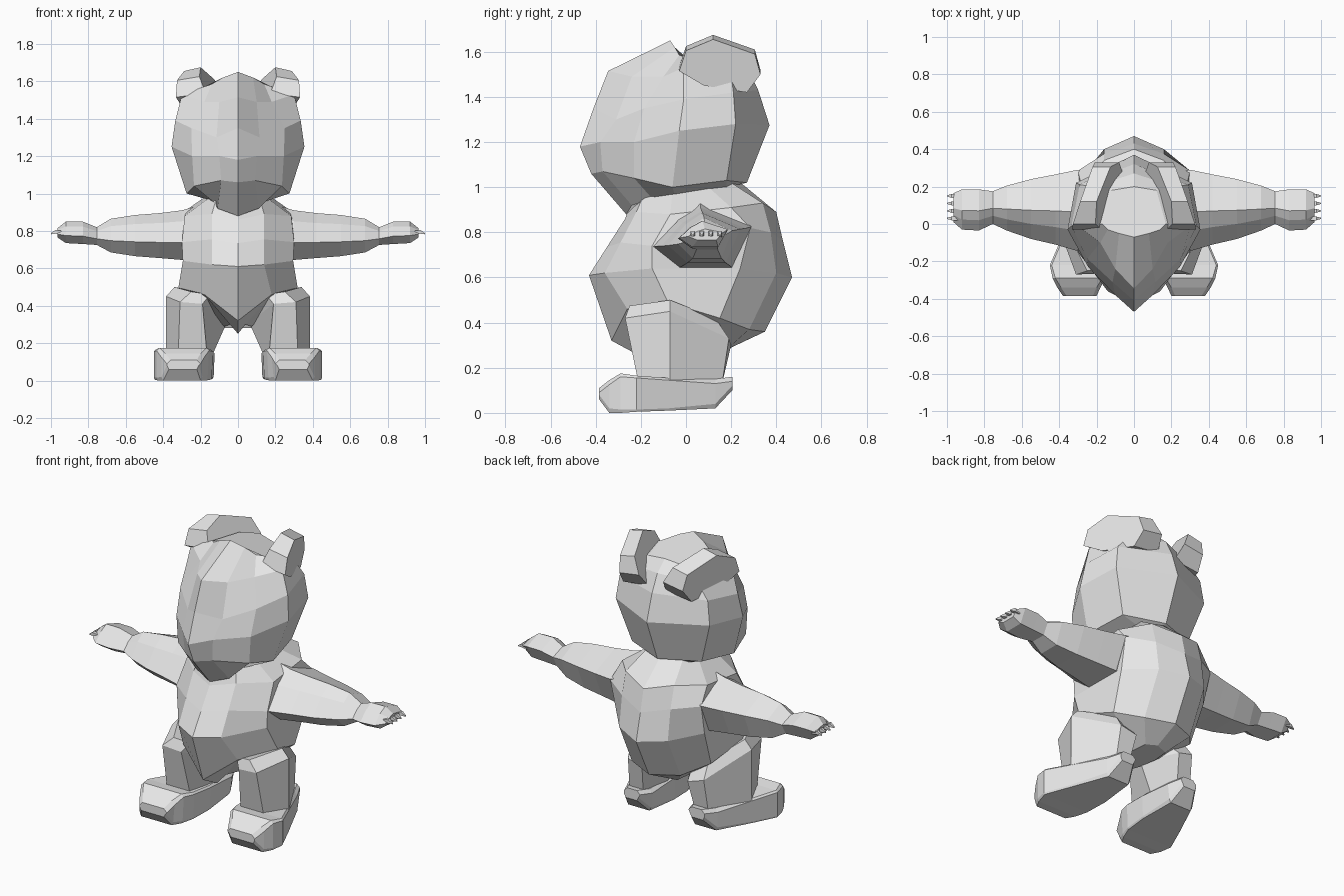
import bpy, bmesh

GREY = bpy.data.materials.new("light_grey")
GREY.diffuse_color = (0.8, 0.8, 0.8, 1)


def loft(name, rings, mirror=False):
    """Skin a list of equal-length point rings, cap both ends, keep flat faces."""
    bm = bmesh.new()
    loops = [[bm.verts.new(p) for p in ring] for ring in rings]
    n = len(loops[0])
    for a, b in zip(loops, loops[1:]):
        for i in range(n):
            j = (i + 1) % n
            bm.faces.new((a[i], a[j], b[j], b[i]))
    bm.faces.new(loops[0][::-1])
    bm.faces.new(loops[-1])
    bmesh.ops.remove_doubles(bm, verts=bm.verts, dist=0.0005)
    bmesh.ops.recalc_face_normals(bm, faces=bm.faces)
    me = bpy.data.meshes.new(name)
    bm.to_mesh(me)
    bm.free()
    me.materials.append(GREY)
    ob = bpy.data.objects.new(name, me)
    bpy.context.collection.objects.link(ob)
    if mirror:
        mod = ob.modifiers.new("mirror", 'MIRROR')
        mod.use_mirror_merge = False
    return ob


def whole(half):
    """Close a front-to-back half ring with its mirror image."""
    return half + [(-x, y, z) for x, y, z in half[-2:0:-1]]


# Torso, neck down to crotch
torso = [
    [(0, -.24, .95), (.12, -.19, .96), (.15, -.06, .98), (.15, .1, 1.0), (.12, .2, 1.02), (0, .23, 1.03)],
    [(0, -.27, .86), (.14, -.22, .89), (.285, -.07, .88), (.28, .2, .91), (.16, .34, .93), (0, .40, .89)],
    [(0, -.35, .735), (.14, -.29, .755), (.30, -.15, .74), (.30, .285, .82), (.16, .375, .80), (0, .43, .76)],
    [(0, -.43, .61), (.14, -.36, .62), (.295, -.15, .64), (.29, .24, .64), (.16, .40, .62), (0, .47, .60)],
    [(0, -.33, .32), (.18, -.26, .46), (.32, -.08, .49), (.27, .15, .42), (.16, .28, .37), (0, .35, .36)],
    [(0, -.2, .25), (.04, -.17, .30), (.07, -.05, .29), (.08, .08, .28), (.07, .18, .28), (0, .2, .29)],
]
loft("torso", [whole(r) for r in torso])

# Head with tapered muzzle, chin up to crown
head = [
    [(0, -.265, .88), (.11, -.24, .92), (.125, -.15, .95), (.15, -.05, .965), (.13, .18, 1.0), (0, .25, 1.02)],
    [(0, -.42, 1.06), (.09, -.37, 1.07), (.235, -.23, 1.04), (.275, -.06, 1.0), (.23, .18, 1.03), (0, .27, 1.02)],
    [(0, -.47, 1.18), (.10, -.38, 1.20), (.245, -.23, 1.20), (.355, -.03, 1.25), (.31, .22, 1.28), (0, .37, 1.275)],
    [(0, -.41, 1.35), (.115, -.31, 1.30), (.25, -.185, 1.35), (.335, -.01, 1.39), (.29, .21, 1.42), (0, .32, 1.43)],
    [(0, -.345, 1.515), (.10, -.24, 1.49), (.18, -.10, 1.49), (.30, -.01, 1.53), (.22, .2, 1.5), (0, .27, 1.53)],
    [(0, -.07, 1.65), (.08, -.05, 1.62), (.14, -.03, 1.585), (.17, 0, 1.575), (.12, .18, 1.57), (0, .2, 1.59)],
]
loft("head", [whole(r) for r in head])

# Ears: side outline swept from an outward-leaning inner face to the outer face
outline = [(-.03, 1.535), (0, 1.625), (.12, 1.675), (.305, 1.61), (.33, 1.52), (.27, 1.44), (.08, 1.47)]


def ear_ring(x, lean, turn, drop):
    return [(x + lean * (z - 1.6) - turn * y, y, z - drop) for y, z in outline]


loft("ear", [ear_ring(.195, .45, .24, 0), ear_ring(.325, .05, .34, .02)], True)

# Arms with hands: (x, y min, y max, z min, z max)
section = [(0, .35), (.25, .78), (.48, 1), (1, .68), (.8, 0), (.27, 0)]
arm = [(.16, -.12, .26, .66, .95), (.30, -.145, .29, .645, .91), (.42, -.11, .265, .655, .895),
       (.55, -.08, .24, .665, .885), (.68, -.035, .205, .685, .865), (.755, 0, .175, .725, .82),
       (.83, -.035, .185, .73, .85), (.92, -.03, .185, .735, .85), (.965, .01, .165, .765, .815)]
loft("arm", [[(x, a + (b - a) * u, c + (d - c) * v) for u, v in section] for x, a, b, c, d in arm], True)

# Claws
for y in (.03, .07, .11, .15):
    loft("claw", [[(x, y + r * u, z + r * v) for u, v in ((-1, -1), (1, -1), (1, 1), (-1, 1))]
                  for x, z, r in ((.94, .79, .01), (.975, .795, .01), (1.0, .785, .003))], True)

# Legs, ankle up to hip
leg = [
    [(.32, -.21, .13), (.385, -.07, .13), (.26, .16, .13), (.17, .16, .13), (.14, -.02, .13), (.165, -.21, .13)],
    [(.31, -.27, .42), (.384, -.07, .45), (.25, .19, .33), (.15, .2, .30), (.06, -.02, .31), (.19, -.265, .41)],
    [(.25, -.25, .475), (.34, -.07, .5), (.24, .13, .42), (.13, .1, .4), (.05, 0, .36), (.15, -.23, .46)],
]
loft("leg", leg, True)

# Feet: (y, inner x, outer x, z bottom, z top, corner bevel)
foot = [(-.385, .20, .38, .06, .11, .02), (-.34, .18, .41, 0, .145, .02), (-.29, .155, .435, 0, .175, .015),
        (-.22, .135, .45, .005, .165, .01), (-.08, .125, .39, .01, .155, .01), (.13, .13, .30, .02, .15, .02),
        (.205, .16, .265, .10, .16, .02)]
loft("foot", [[(a + k, y, c), (b - k / 2, y, c), (b, y, c + k), (b, y, d - k),
               (b - k, y, d), (a + k, y, d), (a, y, d - k), (a + k / 2, y, c + k)]
              for y, a, b, c, d, k in foot], True)
